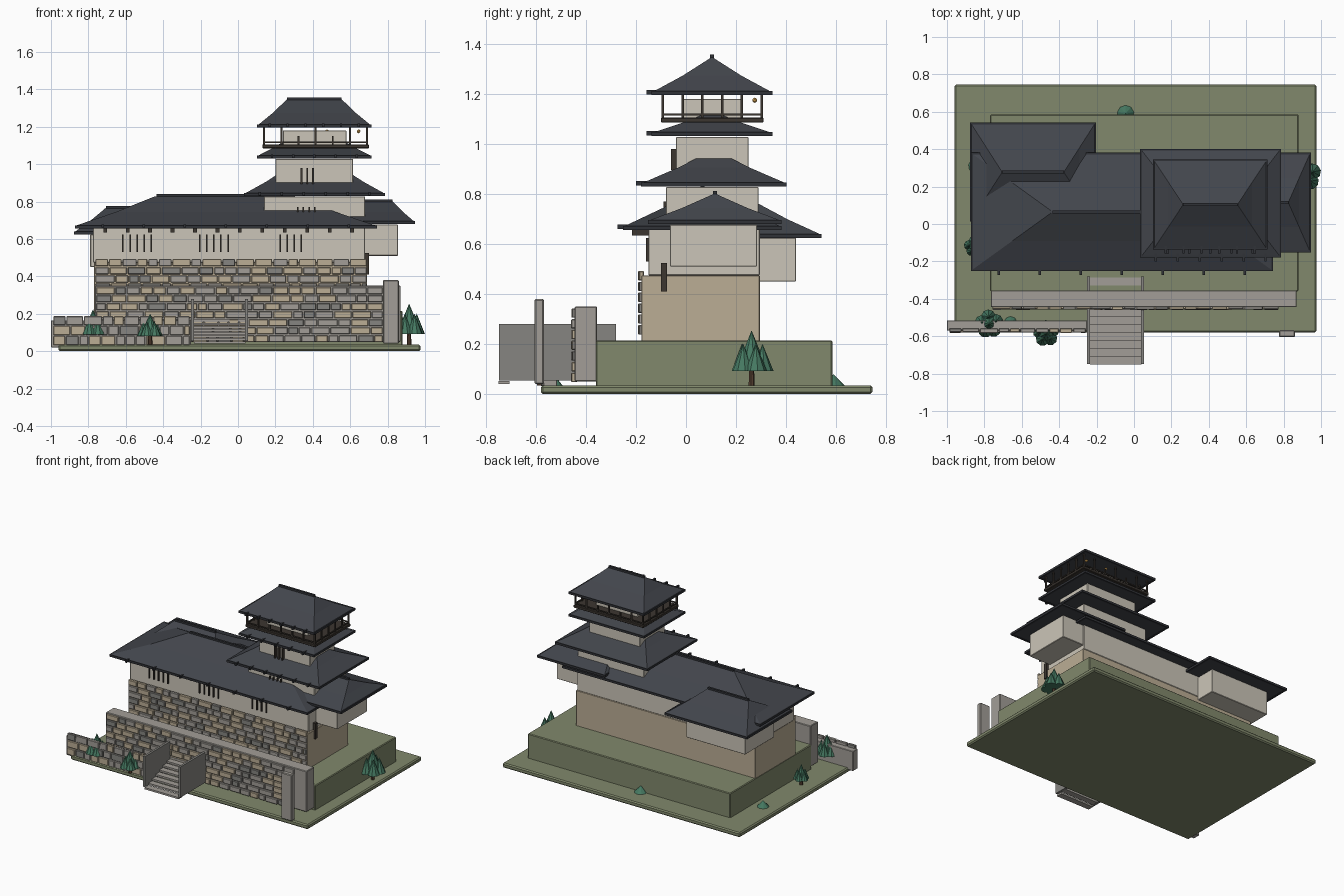
import bpy, bmesh, random
from math import cos, sin, pi
from mathutils import Matrix, Vector

if "Cube" in bpy.data.objects:
    bpy.data.objects.remove(bpy.data.objects["Cube"])

random.seed(7)


def mat(name, r, g, b):
    m = bpy.data.materials.new(name)
    m.diffuse_color = (r, g, b, 1)
    m.use_nodes = True
    m.node_tree.nodes["Principled BSDF"].inputs["Base Color"].default_value = m.diffuse_color
    return m


ROOF = mat("slate", .055, .06, .072)
DARK = mat("dark_wood", .045, .037, .03)
TRIM = mat("roof_trim", .03, .032, .038)
PLASTER = mat("plaster", .60, .56, .48)
TAN = mat("tan_stone", .50, .42, .30)
GREY = mat("grey_stone", .36, .34, .31)
GREY2 = mat("dark_stone", .24, .235, .22)
GRASS = mat("grass", .22, .25, .15)
LEAF = mat("leaf", .06, .19, .12)
TRUNK = mat("trunk", .09, .05, .03)
GLOW = mat("lamp_glow", .9, .5, .12)


def add_box(bm, x0, x1, y0, y1, z0, z1, mi=0):
    m = Matrix.Translation(((x0 + x1) / 2, (y0 + y1) / 2, (z0 + z1) / 2))
    m = m @ Matrix.Diagonal((x1 - x0, y1 - y0, z1 - z0, 1))
    vs = bmesh.ops.create_cube(bm, size=1, matrix=m)["verts"]
    for f in {f for v in vs for f in v.link_faces}:
        f.material_index = mi


def finish(bm, name, mats, bevel=0):
    bmesh.ops.recalc_face_normals(bm, faces=bm.faces)
    me = bpy.data.meshes.new(name)
    bm.to_mesh(me)
    bm.free()
    for m in mats:
        me.materials.append(m)
    ob = bpy.data.objects.new(name, me)
    bpy.context.collection.objects.link(ob)
    if bevel:
        b = ob.modifiers.new("bevel", "BEVEL")
        b.width, b.segments = bevel, 1
    return ob


def boxes(name, m, dims, bevel=0):
    bm = bmesh.new()
    for d in dims:
        add_box(bm, *d)
    return finish(bm, name, [m], bevel)


def stones(name, x0, x1, y, z0, z1, rows, depth=.012):
    """Courses of random-width stones on a front face."""
    bm = bmesh.new()
    h = (z1 - z0) / rows
    for r in range(rows):
        x = x0
        while x < x1 - .02:
            w = random.uniform(.05, .11)
            if x + w > x1 - .03:
                w = x1 - x
            d = depth * random.uniform(.7, 1.2)
            add_box(bm, x + .003, x + w - .003, y - d, y + .01,
                    z0 + r * h + .003, z0 + (r + 1) * h - .003, random.choice((0, 0, 1, 1, 2)))
            x += w
    finish(bm, name, [TAN, GREY, GREY2], .003)


def roof(name, x0, x1, y0, y1, z0, z1, inset, rafters=0, ridge=True):
    """Hipped roof: slightly concave slopes, eave trim, ridge beam, rafter ends."""
    bm = bmesh.new()
    half, t = (y1 - y0) / 2, .012
    rings = []
    for k, z in ((0, z0 - t), (0, z0), (.5, z0 + (z1 - z0) * .47), (.98, z1)):
        a, b = inset * k, half * k
        rings.append([bm.verts.new(p) for p in ((x0 + a, y0 + b, z), (x1 - a, y0 + b, z),
                                                (x1 - a, y1 - b, z), (x0 + a, y1 - b, z))])
    for lo, hi in zip(rings, rings[1:]):
        for i in range(4):
            j = (i + 1) % 4
            bm.faces.new((lo[i], lo[j], hi[j], hi[i]))
    bm.faces.new(rings[0][::-1])
    bm.faces.new(rings[-1])
    finish(bm, name, [ROOF])
    e, zb = .007, z0 - t
    parts = [(x0 - e, x1 + e, y - e, y + e, zb - .003, z0 + .001) for y in (y0, y1)]
    parts += [(x - e, x + e, y0, y1, zb - .003, z0 + .001) for x in (x0, x1)]
    if ridge:
        ym = (y0 + y1) / 2
        parts.append((x0 + inset, x1 - inset, ym - .008, ym + .008, z1 - .006, z1 + .012))
    for i in range(rafters):
        x = x0 + (x1 - x0) * (i + .65) / (rafters + .3)
        parts.append((x - .006, x + .006, y0 - .028, y0 + .02, z0 - .012, z0 + .006))
    boxes(name + "_trim", TRIM, parts)


def cone(bm, x, y, z, r, h, r2=0, n=9, mi=0):
    vs = bmesh.ops.create_cone(bm, cap_ends=True, segments=n, radius1=r, radius2=r2, depth=h,
                               matrix=Matrix.Translation((x, y, z + h / 2)))["verts"]
    for f in {f for v in vs for f in v.link_faces}:
        f.material_index = mi


def tree(name, x, y, z, h, r):
    bm = bmesh.new()
    cone(bm, x, y, z, .013, h * .45, .009, 7, 1)
    cone(bm, x, y, z + h * .33, r * .7, h * .67)
    for i in range(5):
        a = i * 2 * pi / 5 + .4
        cone(bm, x + cos(a) * r * .5, y + sin(a) * r * .5, z + h * .28, r * .5, h * .48)
    finish(bm, name, [LEAF, TRUNK])


# ground and terrace
boxes("ground_slab", GRASS, [(-.96, .975, -.58, .745, 0, .035)], .008)
boxes("terrace", GRASS, [(-.77, .88, -.36, .585, .03, .215)], .005)

# retaining wall, upper stone base, low side wall, gate pillar
boxes("retaining_wall", GREY, [(-.765, .87, -.445, -.355, .05, .35)], .004)
stones("retaining_stones", -.76, .775, -.445, .045, .345, 7)
boxes("stone_base", TAN, [(-.77, .69, -.178, .295, .21, .475)], .003)
stones("base_stones", -.765, .69, -.178, .235, .495, 6)
boxes("low_wall", GREY, [(-1, -.25, -.57, -.515, .02, .165)], .003)
stones("low_wall_stones", -.99, -.255, -.568, .03, .19, 3)
boxes("gate_pillar", GREY, [(.775, .86, -.605, -.568, .04, .38)], .005)

# stairs with side walls
n = 11
boxes("stair_treads", GREY, [(-.235, .04, -.75 + i * .042, -.705 + i * .042, .04 + i * .0165, .053 + i * .0165)
                             for i in range(n)])
boxes("stair_side_walls", GREY2, [(x, x + .016, -.748, -.28, .055, .28) for x in (-.25, .038)])

# plaster bodies
boxes("main_hall_wall", PLASTER, [(-.775, .68, -.15, .295, .475, .662)], .003)
boxes("rear_annex_wall", PLASTER, [(-.79, -.31, .1, .44, .45, .625)], .003)
boxes("right_annex_wall", PLASTER, [(.45, .855, -.064, .284, .51, .678)], .003)
boxes("tower_lower_wall", PLASTER, [(.14, .68, -.08, .29, .66, .828)], .003)
boxes("tower_middle_wall", PLASTER, [(.2, .615, -.04, .25, .83, 1.028)], .003)
boxes("tower_top_room", PLASTER, [(.24, .58, -.01, .22, 1.05, 1.18)], .003)

# roofs
roof("main_roof", -.865, .735, -.245, .375, .672, .828, .43, 7)
roof("rear_annex_roof", -.87, -.21, .02, .535, .64, .765, .165)
roof("right_annex_roof", .4, .94, -.145, .375, .695, .80, .115)
roof("tower_lower_roof", .04, .78, -.172, .395, .845, .975, .22, 6, False)
roof("tower_middle_roof", .108, .708, -.13, .338, 1.046, 1.13, .155, 5, False)
roof("tower_top_roof", .108, .708, -.13, .338, 1.21, 1.345, .155, 6)
boxes("eave_brackets", DARK, [(-.72 + i * .12, -.7 + i * .12, -.215, -.145, .635, .658) for i in range(12)])

# window slits
slits = [(x - .004, x + .004, -.16, -.145, .53, .625)
         for s, c in ((-.615, 5), (-.205, 5), (.225, 4)) for x in [s + i * .038 for i in range(c)]]
slits += [(x - .005, x + .005, -.06, -.035, .895, .98) for x in (.34, .37, .40)]
slits += [(x - .004, x + .004, -.09, -.075, .74, .77) for x in (.32, .35, .38, .41)]
boxes("window_slits", DARK, slits)
boxes("side_door", DARK, [(.66, .70, -.1, -.075, .41, .525)])

# balcony deck, posts and rails
boxes("balcony_deck", DARK, [(.13, .70, -.1, .31, 1.085, 1.105)], .003)
posts = []
for i in range(7):
    x = .14 + i * .55 / 6
    h = 1.2 if i in (0, 6) or i % 2 else 1.15
    posts += [(x - .005, x + .005, y - .005, y + .005, 1.1, h) for y in (-.092, .302)]
for i in range(1, 5):
    y = -.092 + i * .394 / 5
    posts += [(x - .005, x + .005, y - .005, y + .005, 1.1, 1.2) for x in (.14, .69)]
boxes("balcony_posts", DARK, posts)
rails = [(.135, .695, y - .004, y + .004, 1.113, 1.121) for y in (-.092, .302)]
rails += [(x - .004, x + .004, -.092, .302, 1.113, 1.121) for x in (.14, .69)]
boxes("balcony_rails", DARK, rails)

# small lanterns under the top eave
bm = bmesh.new()
for x in (.645, .475):
    bmesh.ops.create_icosphere(bm, subdivisions=1, radius=.011, matrix=Matrix.Translation((x, .275, 1.175)))
finish(bm, "lanterns", [GLOW])

# trees and bushes
tree("tree_right", .915, .262, .03, .225, .088)
tree("tree_front_left", -.775, -.535, .035, .19, .078)
tree("tree_front", -.47, -.585, .035, .165, .072)
tree("tree_left", -.855, -.12, .035, .15, .055)
for i, (x, y, r, h) in enumerate(((-.045, .59, .05, .05), (-.845, .31, .045, .05), (-.66, -.53, .04, .05))):
    bm = bmesh.new()
    cone(bm, x, y, .03, r, h)
    finish(bm, f"bush_{i + 1}", [LEAF])
